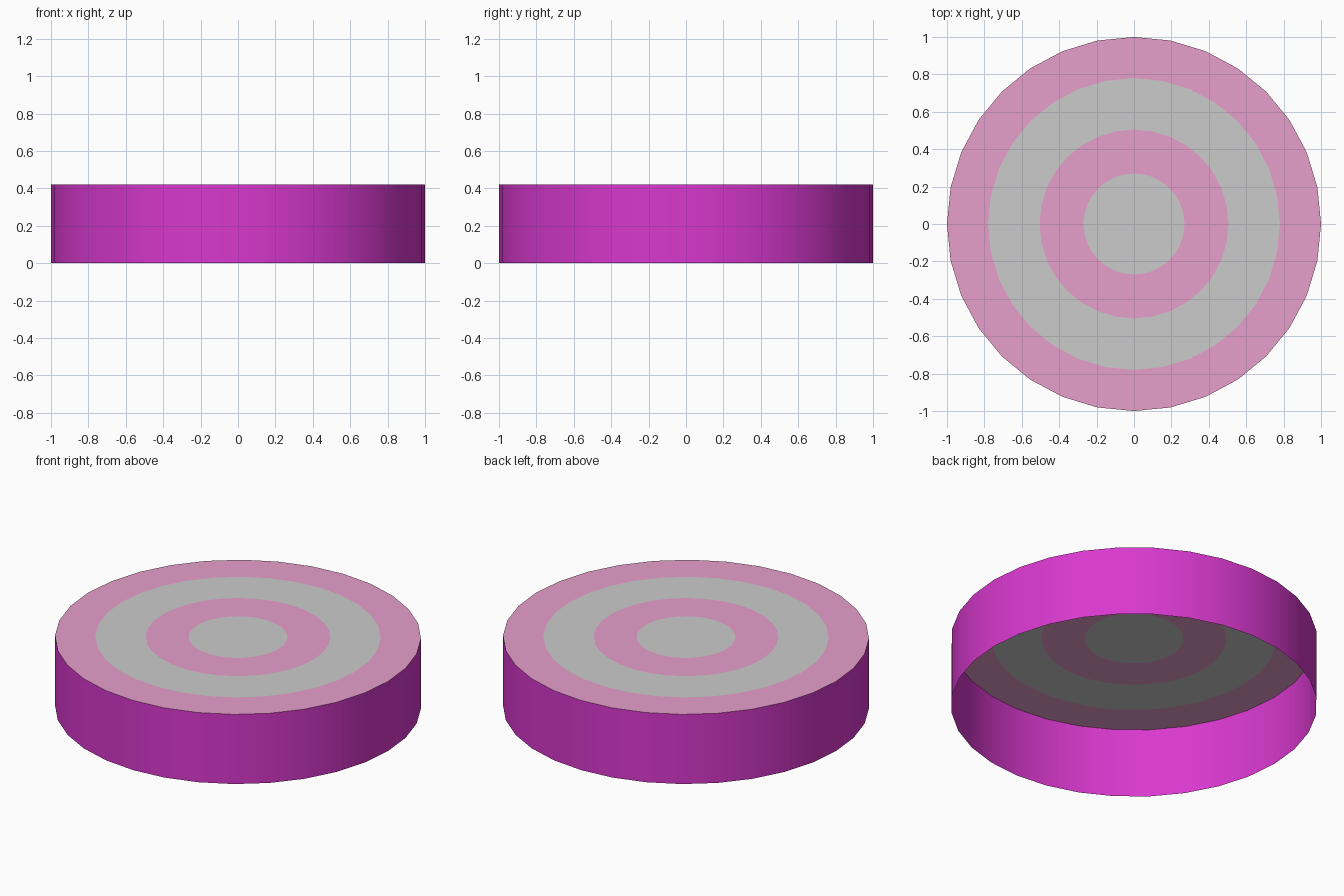
import bpy, bmesh, math

if "Cube" in bpy.data.objects:
    bpy.data.objects.remove(bpy.data.objects["Cube"])

SIDES = 32
HEIGHT = 0.42


def material(name, rgb):
    mat = bpy.data.materials.new(name)
    mat.diffuse_color = (*rgb, 1)
    mat.use_nodes = True
    mat.node_tree.nodes["Principled BSDF"].inputs["Base Color"].default_value = mat.diffuse_color
    return mat


def ring(bm, radius, z):
    return [bm.verts.new((radius * math.cos(2 * math.pi * i / SIDES),
                          radius * math.sin(2 * math.pi * i / SIDES), z))
            for i in range(SIDES)]


def add_part(name, inner, outer, mat=None):
    """Surface between two circles given as (radius, z); inner None fills a disc."""
    bm = bmesh.new()
    b = ring(bm, *outer)
    if inner is None:
        bm.faces.new(b)
    else:
        a = ring(bm, *inner)
        for i in range(SIDES):
            j = (i + 1) % SIDES
            bm.faces.new((a[i], b[i], b[j], a[j]))
    mesh = bpy.data.meshes.new(name)
    bm.to_mesh(mesh)
    bm.free()
    obj = bpy.data.objects.new(name, mesh)
    bpy.context.collection.objects.link(obj)
    if mat:
        mesh.materials.append(mat)
    mesh.shade_smooth()
    return obj


magenta = material("magenta", (0.69, 0.04, 0.62))
pink = material("pink", (0.80, 0.35, 0.60))

# Flat top made of alternating bands
add_part("centre_disc", None, (0.27, HEIGHT))
add_part("inner_pink_band", (0.27, HEIGHT), (0.505, HEIGHT), pink)
add_part("grey_band", (0.505, HEIGHT), (0.78, HEIGHT))
add_part("outer_pink_band", (0.78, HEIGHT), (1.0, HEIGHT), pink)

# Thin side wall, open underneath
add_part("side_wall", (1.0, HEIGHT), (1.0, 0.0), magenta)
